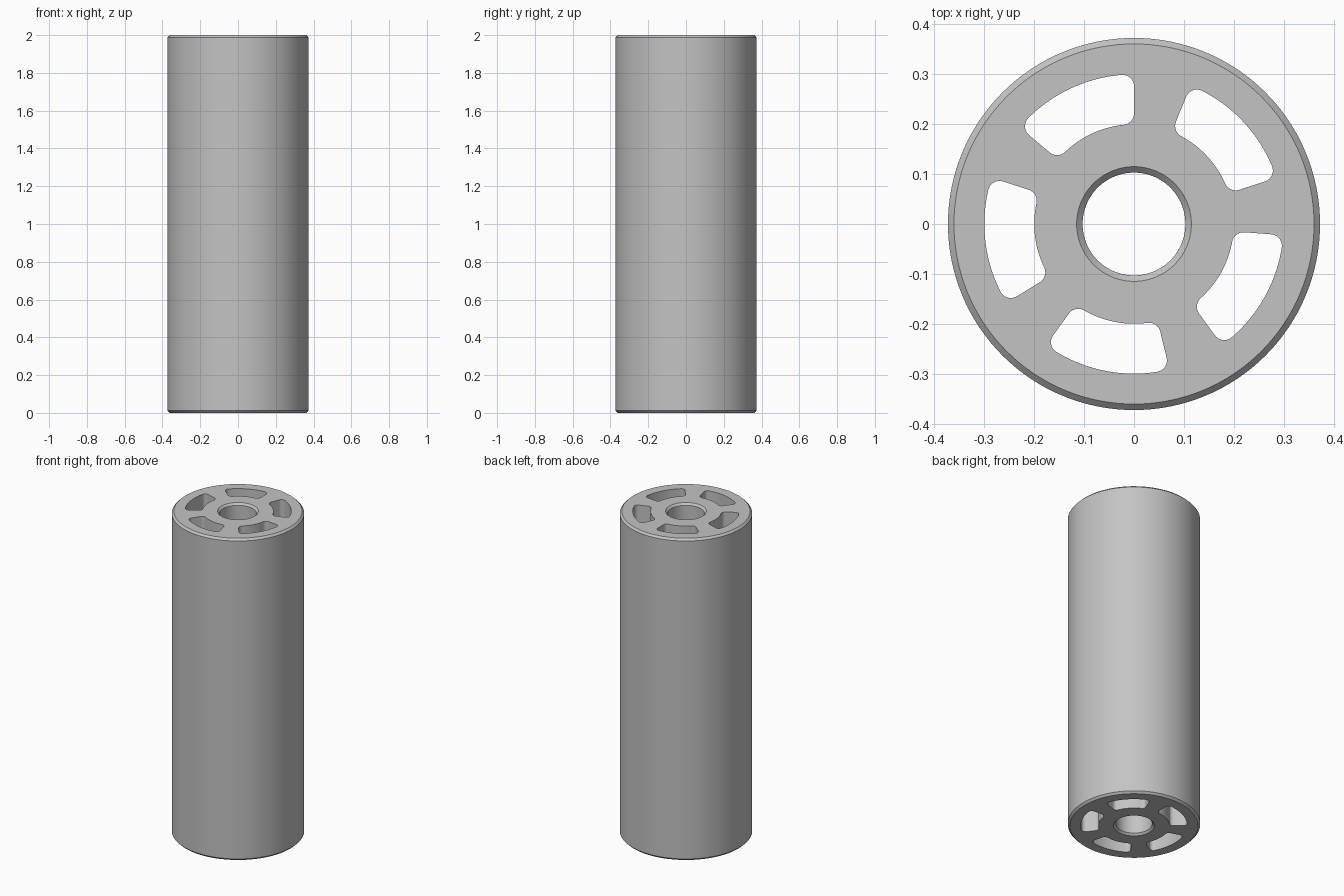
import bpy, bmesh
from math import sin, cos, asin, sqrt, radians, tau
from mathutils import Matrix

HEIGHT, OUTER, BORE, CHAMFER = 2.0, 0.373, 0.103, 0.012
SLOT_IN, SLOT_OUT, FILLET = 0.2, 0.3, 0.023
SLOT_START, SLOT_SPAN, SLOT_COUNT = radians(90), radians(49.7), 5

cube = bpy.data.objects.get("Cube")
if cube:
    bpy.data.objects.remove(cube, do_unlink=True)

# Material
grey = bpy.data.materials.new("plain_grey")
grey.use_nodes = True
colour = (0.55, 0.55, 0.55, 1)
grey.diffuse_color = colour
grey.node_tree.nodes["Principled BSDF"].inputs["Base Color"].default_value = colour


def make_object(name, bm):
    bmesh.ops.recalc_face_normals(bm, faces=bm.faces)
    mesh = bpy.data.meshes.new(name)
    bm.to_mesh(mesh)
    bm.free()
    mesh.materials.append(grey)
    obj = bpy.data.objects.new(name, mesh)
    bpy.context.collection.objects.link(obj)
    return obj


def lathe(name, profile, steps):
    """Revolve a closed (radius, height) profile around z."""
    bm = bmesh.new()
    verts = [bm.verts.new((r, 0, z)) for r, z in profile]
    edges = [bm.edges.new((a, b)) for a, b in zip(verts, verts[1:] + verts[:1])]
    bmesh.ops.spin(bm, geom=verts + edges, cent=(0, 0, 0), axis=(0, 0, 1),
                   angle=tau, steps=steps, use_merge=True)
    bmesh.ops.remove_doubles(bm, verts=bm.verts, dist=1e-5)
    return make_object(name, bm)


def arc(cx, cy, r, start, end, steps):
    return [(cx + r * cos(start + (end - start) * i / steps),
             cy + r * sin(start + (end - start) * i / steps))
            for i in range(steps + 1)]


def slot_outline():
    """Half a filleted ring sector, mirrored about the x axis."""
    half = SLOT_SPAN / 2
    quarter = radians(90)

    def corner(radius):
        turn = half - asin(FILLET / radius)
        return radius * cos(turn), radius * sin(turn), turn

    ox, oy, out_turn = corner(SLOT_OUT - FILLET)
    ix, iy, in_turn = corner(SLOT_IN + FILLET)
    upper = arc(0, 0, SLOT_OUT, 0, out_turn, 10)
    upper += arc(ox, oy, FILLET, out_turn, half + quarter, 7)[1:]
    upper += arc(ix, iy, FILLET, half + quarter, in_turn + 2 * quarter, 7)
    upper += arc(0, 0, SLOT_IN, in_turn, 0, 10)[1:]
    return upper + [(x, -y) for x, y in upper[-2:0:-1]]


# Cylinder body with a chamfered rim and bore at both ends
c = CHAMFER
body = lathe("roller_body", [
    (BORE, c), (BORE + c, 0), (OUTER - c, 0), (OUTER, c),
    (OUTER, HEIGHT - c), (OUTER - c, HEIGHT), (BORE + c, HEIGHT), (BORE, HEIGHT - c),
], 128)

# Five through slots around the bore
bm = bmesh.new()
for i in range(SLOT_COUNT):
    turn = Matrix.Rotation(SLOT_START + SLOT_SPAN / 2 + i * tau / SLOT_COUNT, 4, "Z")
    verts = [bm.verts.new((x, y, -0.1)) for x, y in slot_outline()]
    bmesh.ops.transform(bm, matrix=turn, verts=verts)
    face = bm.faces.new(verts)
    grown = bmesh.ops.extrude_face_region(bm, geom=[face], use_keep_orig=True)["geom"]
    bmesh.ops.translate(bm, vec=(0, 0, HEIGHT + 0.2),
                        verts=[g for g in grown if isinstance(g, bmesh.types.BMVert)])
cutter = make_object("slot_cutter", bm)
cutter.hide_render = True

cut = body.modifiers.new("slots", "BOOLEAN")
cut.operation = "DIFFERENCE"
cut.solver = "EXACT"
cut.object = cutter

bpy.ops.object.select_all(action="DESELECT")
body.select_set(True)
bpy.context.view_layer.objects.active = body
bpy.ops.object.modifier_apply(modifier=cut.name)
bpy.data.objects.remove(cutter, do_unlink=True)
bpy.ops.object.shade_smooth_by_angle(angle=radians(30))
